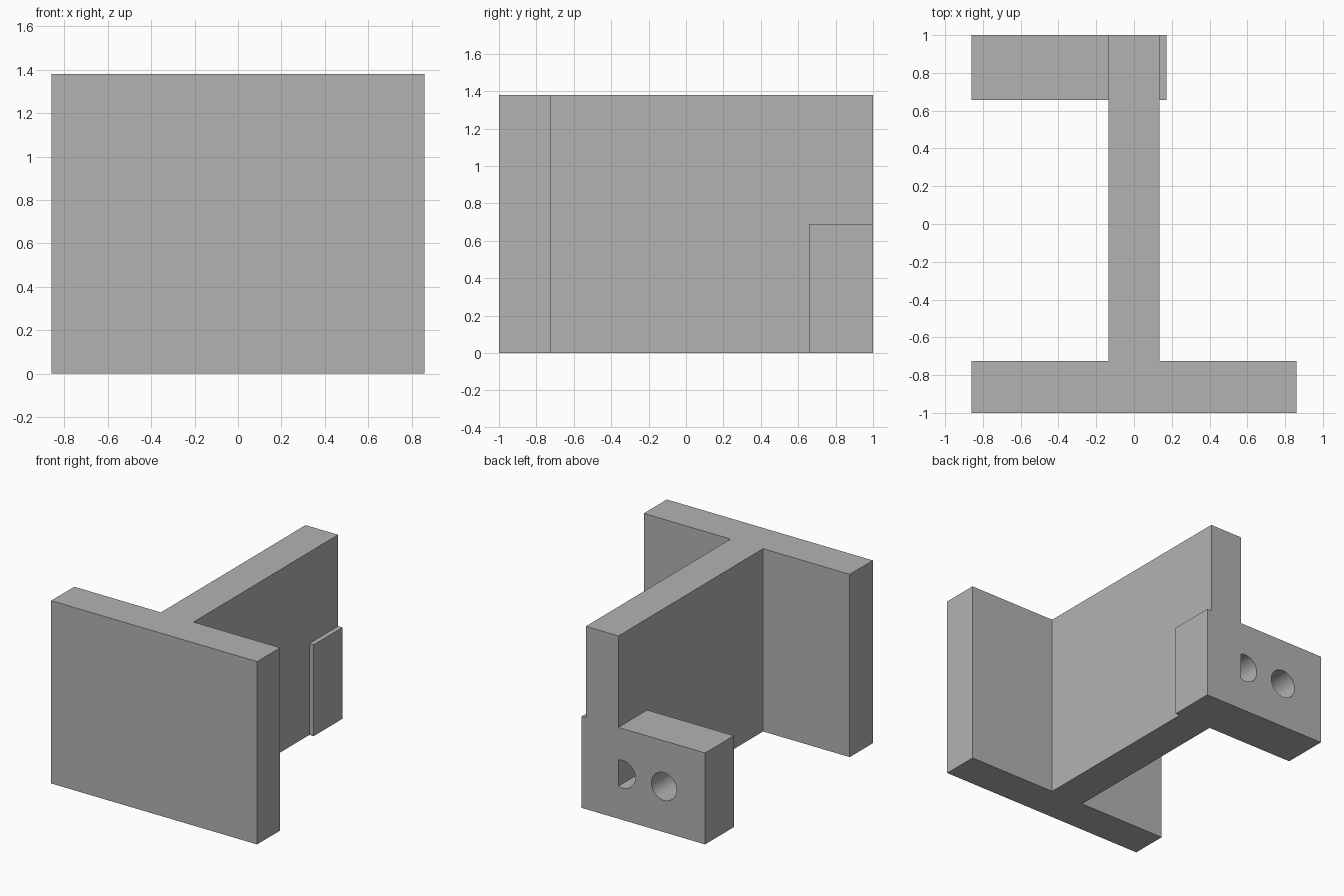
import bpy, bmesh, math

if "Cube" in bpy.data.objects:
    bpy.data.objects.remove(bpy.data.objects["Cube"])

grey = bpy.data.materials.new("plain grey")
grey.diffuse_color = (0.45, 0.45, 0.45, 1)
grey.use_nodes = True
grey.node_tree.nodes["Principled BSDF"].inputs["Base Color"].default_value = grey.diffuse_color


def prism(name, outline, height):
    """Extrude a flat outline upward from the ground."""
    bm = bmesh.new()
    face = bm.faces.new([bm.verts.new((x, y, 0)) for x, y in outline])
    top = bmesh.ops.extrude_face_region(bm, geom=[face])["geom"]
    bmesh.ops.translate(bm, vec=(0, 0, height),
                        verts=[v for v in top if isinstance(v, bmesh.types.BMVert)])
    bmesh.ops.recalc_face_normals(bm, faces=bm.faces)
    mesh = bpy.data.meshes.new(name)
    bm.to_mesh(mesh)
    bm.free()
    obj = bpy.data.objects.new(name, mesh)
    bpy.context.collection.objects.link(obj)
    mesh.materials.append(grey)
    return obj


def combine(target, tool, operation):
    """Apply a boolean and discard the tool."""
    mod = target.modifiers.new("combine", "BOOLEAN")
    mod.operation, mod.object, mod.solver = operation, tool, "EXACT"
    bpy.context.view_layer.objects.active = target
    bpy.ops.object.modifier_apply(modifier=mod.name)
    bpy.data.objects.remove(tool)


# Upright T: wide front plate with a web running back
bracket = prism("t_bracket", [(-0.86, -1), (0.86, -1), (0.86, -0.725), (0.136, -0.725),
                              (0.136, 1), (-0.136, 1), (-0.136, -0.725), (-0.86, -0.725)], 1.38)

# Low mounting block at the rear with two bolt holes
block = prism("mounting_block", [(-0.86, 0.657), (0.172, 0.657), (0.172, 1), (-0.86, 1)], 0.69)
for x in (-0.516, -0.172):
    bpy.ops.mesh.primitive_cylinder_add(vertices=48, radius=0.105, depth=0.6,
                                        location=(x, 0.83, 0.345),
                                        rotation=(math.pi / 2, 0, 0))
    drill = bpy.context.object
    drill.data.materials.append(grey)
    combine(block, drill, "DIFFERENCE")

# The web fills the part of the inner hole that it crosses
combine(bracket, block, "UNION")

bpy.ops.object.select_all(action="DESELECT")
bracket.select_set(True)
bpy.context.view_layer.objects.active = bracket
bpy.ops.object.shade_smooth_by_angle(angle=math.radians(30))
